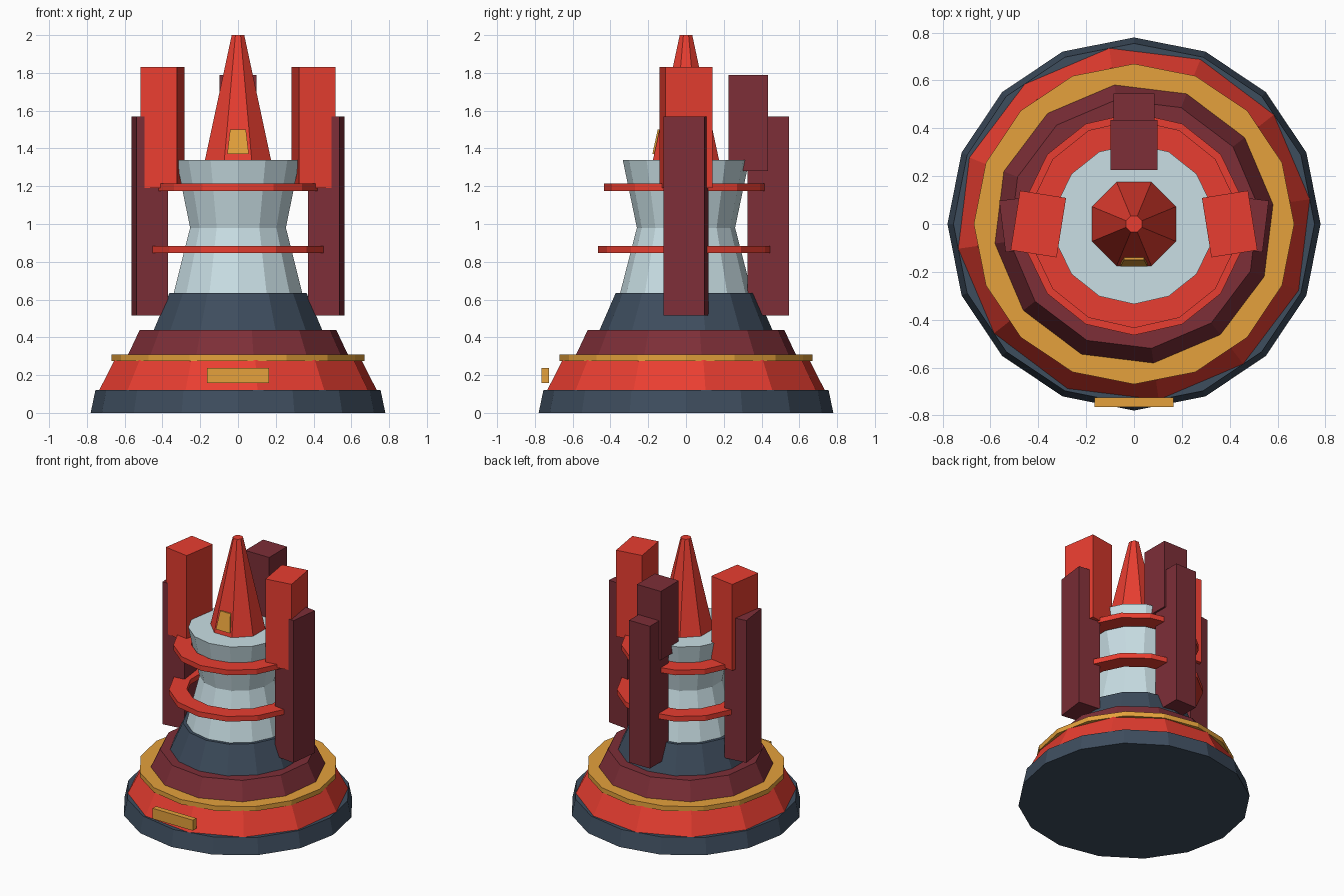
import bpy, bmesh
from math import cos, sin, pi, radians
from mathutils import Matrix, Vector

if "Cube" in bpy.data.objects:
    bpy.data.objects.remove(bpy.data.objects["Cube"])


def material(name, rgb):
    m = bpy.data.materials.new(name)
    m.diffuse_color = [(c / 255) ** 2.2 for c in rgb] + [1]
    m.use_nodes = True
    m.node_tree.nodes["Principled BSDF"].inputs["Base Color"].default_value = m.diffuse_color
    return m


RED = material("red", (232, 64, 52))
MAROON = material("maroon", (124, 50, 58))
SLATE = material("slate", (64, 78, 94))
PALE = material("pale_blue", (200, 222, 228))
GOLD = material("gold", (228, 160, 62))


def finish(name, bm, mat):
    bmesh.ops.recalc_face_normals(bm, faces=bm.faces)
    me = bpy.data.meshes.new(name)
    bm.to_mesh(me)
    bm.free()
    me.materials.append(mat)
    ob = bpy.data.objects.new(name, me)
    bpy.context.collection.objects.link(ob)
    return ob


def lathe(name, profile, sides, mat, turn=0, closed=False):
    """Faceted revolve of (radius, z) points; closed makes a hollow ring."""
    bm = bmesh.new()
    t = radians(turn)
    rows = [[bm.verts.new((r * cos(t + 2 * pi * i / sides),
                           r * sin(t + 2 * pi * i / sides), z))
             for i in range(sides)] for r, z in profile]
    pairs = list(zip(rows, rows[1:]))
    if closed:
        pairs.append((rows[-1], rows[0]))
    else:
        bm.faces.new(rows[0])
        bm.faces.new(rows[-1])
    for a, b in pairs:
        for i in range(sides):
            j = (i + 1) % sides
            bm.faces.new((a[i], a[j], b[j], b[i]))
    return finish(name, bm, mat)


def box(name, center, size, mat, turn=0):
    bm = bmesh.new()
    bmesh.ops.create_cube(bm, size=1)
    bm.transform(Matrix.Translation(center) @ Matrix.Rotation(radians(turn), 4, 'Z')
                 @ Matrix.Diagonal((*size, 1)))
    return finish(name, bm, mat)


# Stepped base
lathe("base_plinth", [(0.78, 0), (0.755, 0.12)], 16, SLATE)
lathe("red_tier", [(0.742, 0.12), (0.66, 0.28)], 12, RED, 8)
lathe("gold_band", [(0.67, 0.275), (0.67, 0.31)], 16, GOLD)
lathe("maroon_tier", [(0.587, 0.31), (0.525, 0.44)], 12, MAROON, 8)
lathe("tower_foot", [(0.457, 0.44), (0.372, 0.635)], 14, SLATE, -90)

# Waisted tower with two collar rings
lathe("tower", [(0.35, 0.63), (0.26, 0.98), (0.335, 1.34)], 14, PALE, -90)
for name, r, z in (("lower_ring", 0.465, 0.865), ("upper_ring", 0.435, 1.195)):
    h, inner = 0.019, r - 0.12
    lathe(name, [(inner, z - h), (r, z - h), (r, z + h), (inner, z + h)],
          14, RED, -90, closed=True)

# Side pillars, slightly twisted and mirrored
for side, s in (("left", -1), ("right", 1)):
    box(side + "_lower_pillar", (s * 0.467, 0, 1.042), (0.168, 0.217, 1.055), MAROON, -7 * s)
    box(side + "_upper_pillar", (s * 0.4, 0, 1.51), (0.195, 0.252, 0.64), RED, 9 * s)

# Back pillar
box("back_lower_pillar", (0, 0.435, 1.042), (0.17, 0.22, 1.055), MAROON)
box("back_upper_pillar", (0, 0.33, 1.535), (0.196, 0.21, 0.51), MAROON)

# Spire and its sloped window
lathe("spire", [(0.189, 1.34), (0.036, 2.0)], 8, RED, 22.5)
window = box("spire_window", (0, 0, 0), (1, 1, 1), GOLD)
for v in window.data.vertices:
    up, front = v.co.z > 0, v.co.y < 0
    x = (0.042 if up else 0.057) * (1 if v.co.x > 0 else -1)
    y = (-0.138 if up else -0.166) + (-0.012 if front else 0.02)
    v.co = Vector((x, y, 1.5 if up else 1.37))

# Front plate
box("front_plate", (0, -0.745, 0.198), (0.33, 0.04, 0.078), GOLD)
